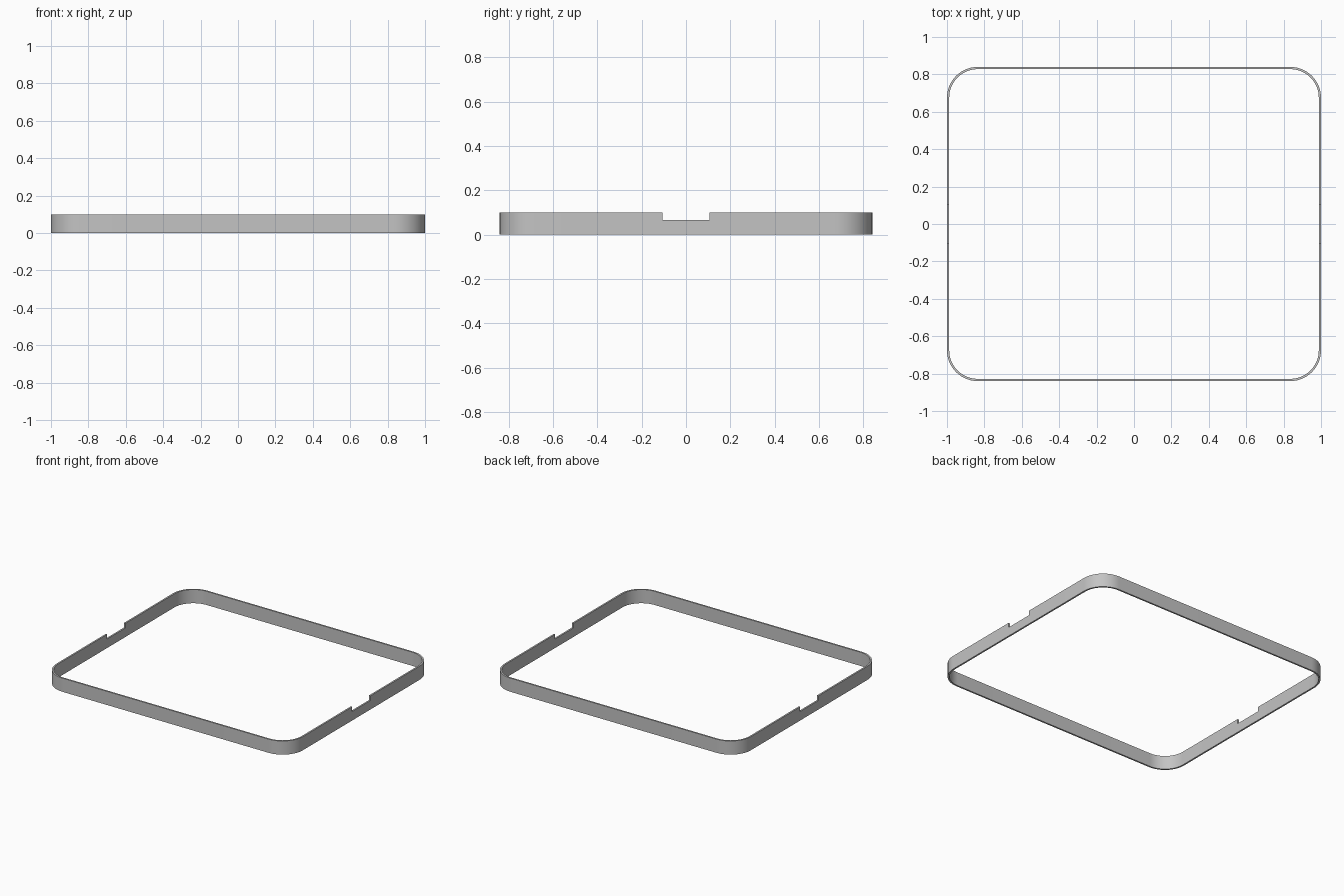
import bpy, bmesh, math

if "Cube" in bpy.data.objects:
    bpy.data.objects.remove(bpy.data.objects["Cube"])

HX, HY = 1.0, 0.84          # outer half sizes
R, T = 0.165, 0.012         # outer corner radius, wall thickness
H, NOTCH_Z, NOTCH_Y = 0.1, 0.066, 0.105
STEPS = 16                  # segments per corner


def outline(inset):
    """Rounded rectangle, counter-clockwise, with extra points at the side notches."""
    pts = []
    r = R - inset
    for k, (sx, sy) in enumerate([(1, 1), (-1, 1), (-1, -1), (1, -1)]):
        cx, cy = sx * (HX - R), sy * (HY - R)
        for i in range(STEPS + 1):
            a = math.pi / 2 * (k + i / STEPS)
            pts.append((cx + r * math.cos(a), cy + r * math.sin(a)))
        if k in (1, 3):
            x = sx * (HX - inset)
            pts += [(x, sy * NOTCH_Y), (x, -sy * NOTCH_Y)]
    return pts


outer, inner = outline(0), outline(T)
n = len(outer)
bm = bmesh.new()
levels = (0, NOTCH_Z, H)
vo = [[bm.verts.new((x, y, z)) for x, y in outer] for z in levels]
vi = [[bm.verts.new((x, y, z)) for x, y in inner] for z in levels]


def is_notch(i):
    j = (i + 1) % n
    return all(abs(abs(outer[m][1]) - NOTCH_Y) < 1e-6 for m in (i, j))


# Frame wall: two stacked bands, the upper one left open at the notches
for i in range(n):
    j = (i + 1) % n
    top = 1 if is_notch(i) else 2
    for l in range(top):
        bm.faces.new((vo[l][i], vo[l][j], vo[l + 1][j], vo[l + 1][i]))
        bm.faces.new((vi[l][j], vi[l][i], vi[l + 1][i], vi[l + 1][j]))
    bm.faces.new((vo[top][i], vo[top][j], vi[top][j], vi[top][i]))
    bm.faces.new((vo[0][j], vo[0][i], vi[0][i], vi[0][j]))
    # End walls of each notch
    if top == 1:
        for k in (i, j):
            bm.faces.new((vo[1][k], vi[1][k], vi[2][k], vo[2][k]))
bmesh.ops.recalc_face_normals(bm, faces=bm.faces)

mesh = bpy.data.meshes.new("rim_frame")
bm.to_mesh(mesh)
bm.free()
frame = bpy.data.objects.new("rim_frame", mesh)
bpy.context.collection.objects.link(frame)

grey = bpy.data.materials.new("plain grey")
grey.diffuse_color = (0.55, 0.55, 0.55, 1)
grey.use_nodes = True
grey.node_tree.nodes["Principled BSDF"].inputs["Base Color"].default_value = grey.diffuse_color
mesh.materials.append(grey)

bpy.context.view_layer.objects.active = frame
frame.select_set(True)
bpy.ops.object.shade_smooth_by_angle(angle=math.radians(30))
